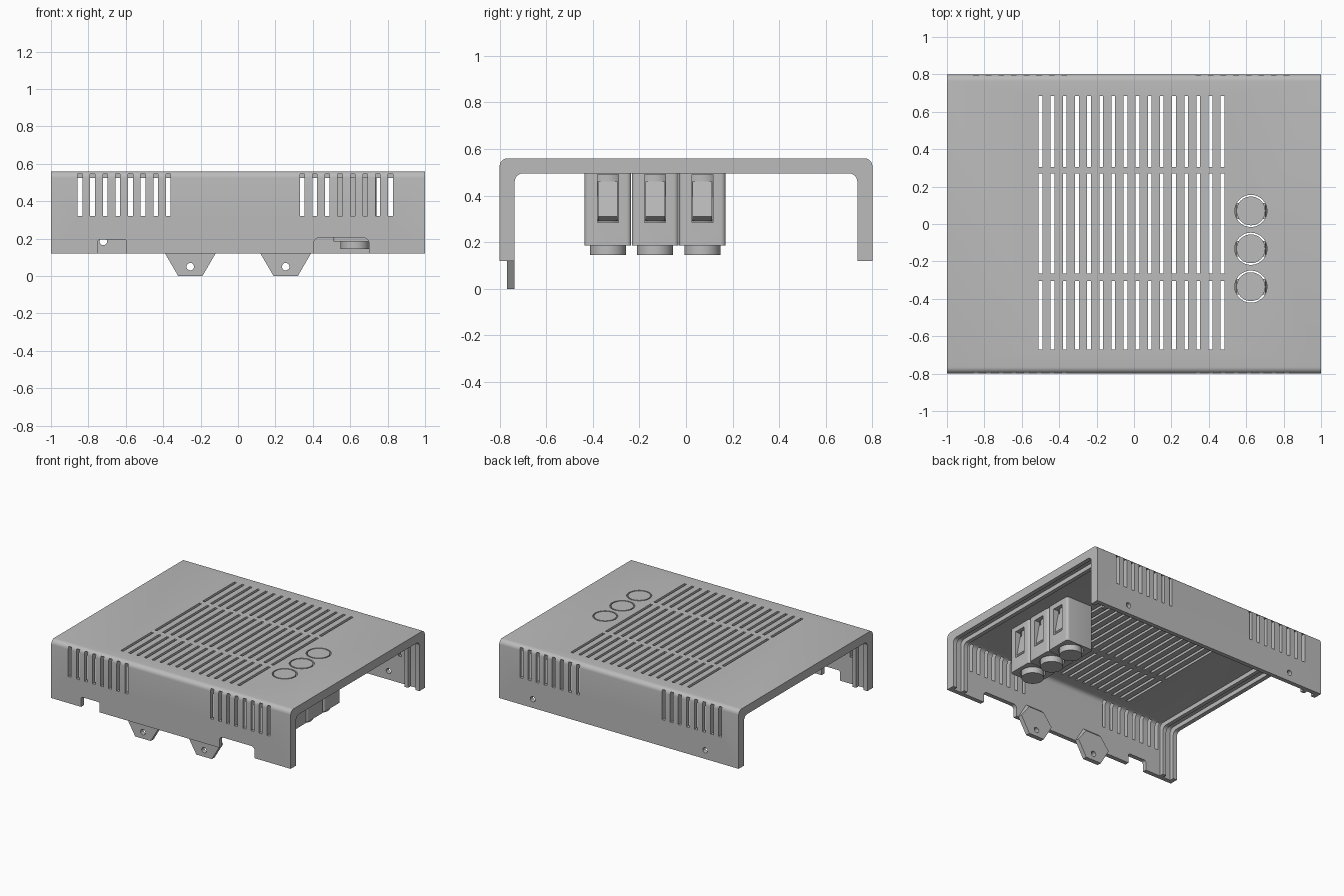
import bpy, bmesh, math
from mathutils import Vector

if "Cube" in bpy.data.objects:
    bpy.data.objects.remove(bpy.data.objects["Cube"], do_unlink=True)

grey = bpy.data.materials.new("plain_grey")
grey.use_nodes = True
grey.diffuse_color = (0.5, 0.5, 0.5, 1)
grey.node_tree.nodes["Principled BSDF"].inputs["Base Color"].default_value = (0.5, 0.5, 0.5, 1)


def rect(u0, u1, v0, v1, r_top=0, r_low=0, steps=6):
    """Outline of a rectangle with optional rounded corners."""
    pts = []
    corners = ((u1, v0, -1, 1, r_low, 270), (u1, v1, -1, -1, r_top, 0),
               (u0, v1, 1, -1, r_top, 90), (u0, v0, 1, 1, r_low, 180))
    for u, v, du, dv, r, start in corners:
        if r == 0:
            pts.append((u, v))
            continue
        for i in range(steps + 1):
            a = math.radians(start + 90 * i / steps)
            pts.append((u + du * r + r * math.cos(a), v + dv * r + r * math.sin(a)))
    return pts


def circle(u, v, r, n=48):
    return [(u + r * math.cos(math.tau * i / n), v + r * math.sin(math.tau * i / n))
            for i in range(n)]


def solid(name, prisms):
    """One object from prisms given as (outline, axis, low, high)."""
    bm = bmesh.new()
    for pts, axis, lo, hi in prisms:
        place = {"X": lambda u, v, w: (w, u, v),
                 "Y": lambda u, v, w: (u, w, v),
                 "Z": lambda u, v, w: (u, v, w)}[axis]
        base = bm.faces.new([bm.verts.new(place(u, v, lo)) for u, v in pts])
        out = bmesh.ops.extrude_face_region(bm, geom=[base])
        moved = [g for g in out["geom"] if isinstance(g, bmesh.types.BMVert)]
        bmesh.ops.translate(bm, verts=moved, vec=Vector(place(0, 0, hi - lo)))
    bmesh.ops.recalc_face_normals(bm, faces=bm.faces)
    mesh = bpy.data.meshes.new(name)
    bm.to_mesh(mesh)
    bm.free()
    mesh.materials.append(grey)
    obj = bpy.data.objects.new(name, mesh)
    bpy.context.collection.objects.link(obj)
    return obj


def activate(obj):
    bpy.ops.object.select_all(action="DESELECT")
    obj.select_set(True)
    bpy.context.view_layer.objects.active = obj


def cut(obj, prisms):
    """Subtract prisms from an object."""
    cutter = solid("cutter", prisms)
    cutter.hide_render = True
    mod = obj.modifiers.new("cut", "BOOLEAN")
    mod.operation = "DIFFERENCE"
    mod.solver = "EXACT"
    mod.object = cutter
    activate(obj)
    bpy.ops.object.modifier_apply(modifier=mod.name)
    bpy.data.objects.remove(cutter, do_unlink=True)


def smooth(obj):
    activate(obj)
    bpy.ops.object.shade_smooth_by_angle(angle=math.radians(30))


TOP, LOW = 0.56, 0.12
WALL, SKIN = 0.065, 0.0325
button_x = 0.625
button_ys = (-0.335, -0.1325, 0.07)

# Cover: thick channel, then hollowed to a thin skin between lips and ribs
cover = solid("cover", [(rect(-0.8, 0.8, LOW, TOP, 0.035), "X", -1, 1)])
cut(cover, [(rect(WALL - 0.8, 0.8 - WALL, 0, TOP - WALL, 0.035), "X", -1.1, 1.1)])
pocket = rect(SKIN - 0.8, 0.8 - SKIN, 0, TOP - SKIN, 0.035)
cut(cover, [(pocket, "X", -0.875, 0.875),
            (pocket, "X", -0.9675, -0.905),
            (pocket, "X", 0.905, 0.9675)])

# Top grille in three rows
cut(cover, [(rect(x - 0.01, x + 0.01, y0, y1), "Z", 0.5, 0.6)
            for x in (-0.5 + 0.0649 * i for i in range(16))
            for y0, y1 in ((-0.67, -0.305), (-0.265, 0.27), (0.305, 0.685))])

# Side wall vents
cut(cover, [(rect(x - 0.0125, x + 0.0125, 0.32, 0.545), "Y", y0, y0 + 0.1)
            for start in (-0.845, 0.343)
            for x in (start + 0.0675 * i for i in range(8))
            for y0 in (-0.85, 0.75)])

# Front connector openings, rear screw holes and button openings
cut(cover, [(rect(-0.75, -0.595, 0, 0.195, 0.015), "Y", -0.9, -0.7),
            (rect(0.405, 0.7, 0, 0.205, 0.03), "Y", -0.9, -0.7),
            (circle(-0.72, 0.185, 0.02, 24), "Y", 0.7, 0.9),
            (circle(0.72, 0.185, 0.02, 24), "Y", 0.7, 0.9)]
    + [(circle(button_x, y, 0.086), "Z", 0.45, 0.6) for y in button_ys])
smooth(cover)

# Hexagonal fixing tabs inside the front wall, tapered at the upper edge
for side, x in (("right", -0.255), ("left", 0.255)):
    outline = [(x - 0.065, 0), (x + 0.065, 0), (x + 0.135, LOW),
               (x + 0.065, 0.24), (x - 0.065, 0.24), (x - 0.135, LOW)]
    tab = solid(side + "_tab", [(outline, "Y", -0.769, -0.735)])
    for v in tab.data.vertices:
        if v.co.y > -0.75 and v.co.z > 0.2:
            v.co.z -= 0.03
    cut(tab, [(circle(x, 0.05, 0.02, 24), "Y", -0.9, -0.6)])
    smooth(tab)

# Push buttons in open guide housings
for i, y in enumerate(button_ys, 1):
    housing = solid(f"button_housing_{i}", [
        (rect(button_x - 0.115, button_x + 0.115, y - 0.1, y + 0.1, 0.02, 0.02),
         "Z", 0.185, 0.53)])
    cut(housing, [(circle(button_x, y, 0.086), "Z", 0.1, 0.6)])
    cut(housing, [(rect(y - 0.045, y + 0.045, 0.285, 0.49), "X", 0.4, 0.9)])
    smooth(housing)

    smooth(solid(f"button_{i}", [(circle(button_x, y, 0.077), "Z", 0.145, TOP)]))

    # Wedge clips that catch in the housing windows
    clips = []
    for s in (-1, 1):
        clips.append(([(button_x + s * d, z) for d, z in
                       ((0.05, 0.29), (0.077, 0.29), (0.105, 0.31),
                        (0.077, 0.46), (0.05, 0.46))], "Y", y - 0.042, y + 0.042))
    solid(f"button_clips_{i}", clips)
